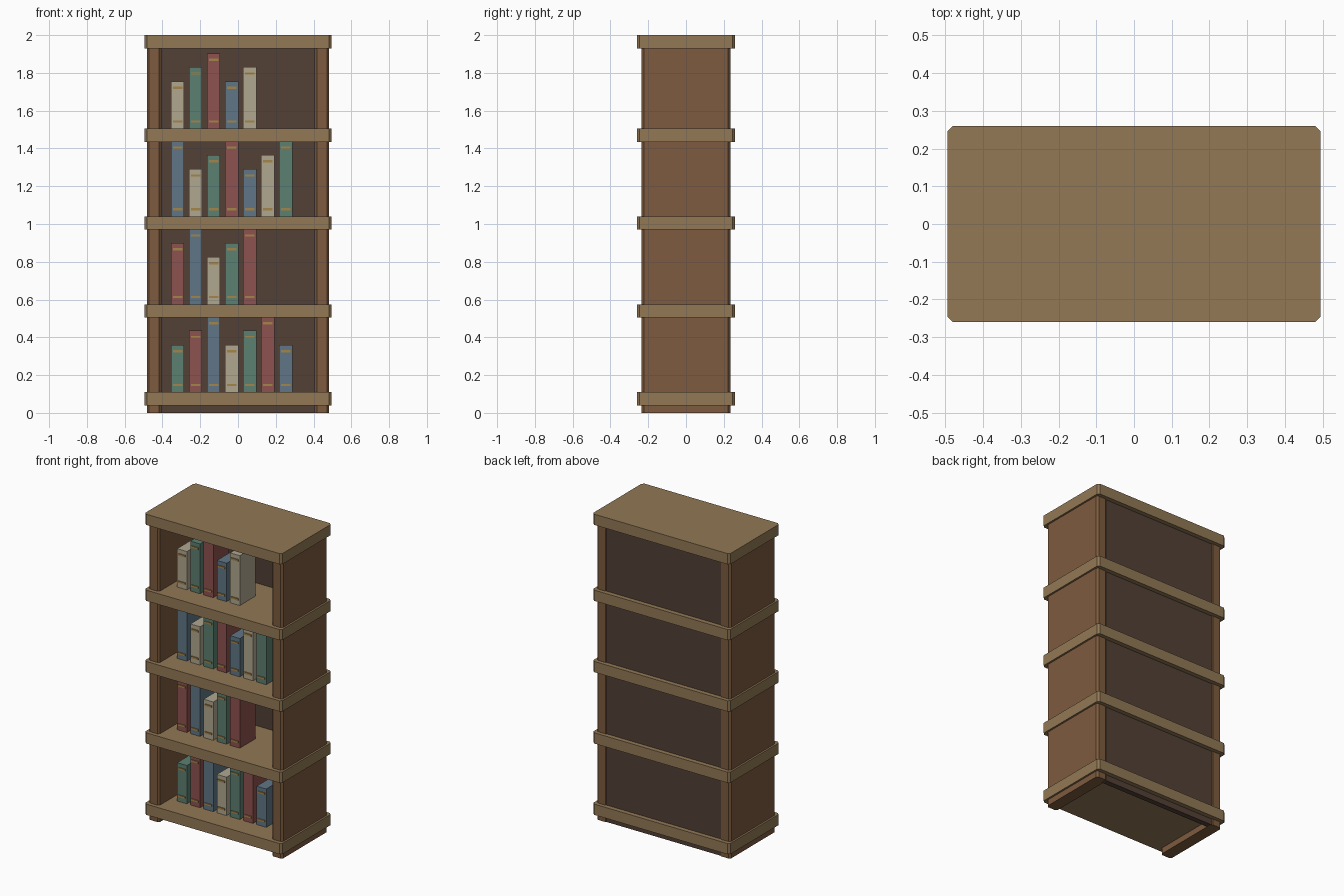
import bpy, bmesh

if "Cube" in bpy.data.objects:
    bpy.data.objects.remove(bpy.data.objects["Cube"])


def material(name, rgb):
    # sRGB 0-255 to linear
    m = bpy.data.materials.new(name)
    m.diffuse_color = [(c / 255 / 12.92 if c < 11 else ((c / 255 + 0.055) / 1.055) ** 2.4) for c in rgb] + [1]
    m.use_nodes = True
    m.node_tree.nodes["Principled BSDF"].inputs["Base Color"].default_value = m.diffuse_color
    return m


SHELF = material("shelf_wood", (146, 120, 85))
SIDE = material("side_wood", (125, 91, 62))
BACK = material("back_wood", (82, 65, 53))
GOLD = material("gold", (165, 132, 72))
COVERS = {
    "c": material("cream", (176, 167, 144)),
    "t": material("teal", (92, 128, 114)),
    "r": material("red", (140, 82, 78)),
    "b": material("blue", (96, 118, 134)),
}


def box(name, x, y, z, mat, chamfer=0):
    """Box between (min, max) ranges, optionally chamfering its upright edges."""
    bm = bmesh.new()
    bmesh.ops.create_cube(bm, size=1)
    for v in bm.verts:
        v.co = [r[0] + (c + 0.5) * (r[1] - r[0]) for c, r in zip(v.co, (x, y, z))]
    if chamfer:
        upright = [e for e in bm.edges if abs(e.verts[0].co.z - e.verts[1].co.z) > 1e-4]
        bmesh.ops.bevel(bm, geom=upright, offset=chamfer, segments=1, affect='EDGES')
    me = bpy.data.meshes.new(name)
    bm.to_mesh(me)
    bm.free()
    me.materials.append(mat)
    ob = bpy.data.objects.new(name, me)
    bpy.context.collection.objects.link(ob)
    return ob


# Case: two sides and a back panel
for label, s in (("left", -1), ("right", 1)):
    xs = sorted((s * 0.405, s * 0.483))
    box(f"{label}_side", xs, (-0.235, 0.235), (0, 1.96), SIDE, 0.012)
box("back_panel", (-0.42, 0.42), (0.195, 0.23), (0, 1.96), BACK)

# Shelves, overhanging the case all round
for i, z in enumerate((0.075, 0.54, 1.005, 1.47, 1.965)):
    box(f"shelf_{i + 1}", (-0.495, 0.495), (-0.26, 0.26), (z - 0.035, z + 0.035), SHELF, 0.014)

# Books: cover colour and height index per book, from bottom row up
HEIGHTS = (0.25, 0.325, 0.397)
ROWS = (
    (0.11, "trbctrb", "0120120"),
    (0.575, "rbctr", "12012"),
    (1.04, "bctrbct", "2012012"),
    (1.505, "ctrbc", "01201"),
)
for r, (base, colours, sizes) in enumerate(ROWS):
    for i, (colour, size) in enumerate(zip(colours, sizes)):
        x, top = -0.32 + i * 0.0955, base + HEIGHTS[int(size)]
        name = f"book_{r + 1}_{i + 1}"
        box(name, (x - 0.035, x + 0.035), (-0.12, 0.04), (base, top), COVERS[colour])
        # Gold bands on the spine
        for label, z in (("lower", base + 0.038), ("upper", top - 0.033)):
            box(f"{name}_{label}_band", (x - 0.025, x + 0.025), (-0.126, -0.115),
                (z - 0.006, z + 0.006), GOLD)
